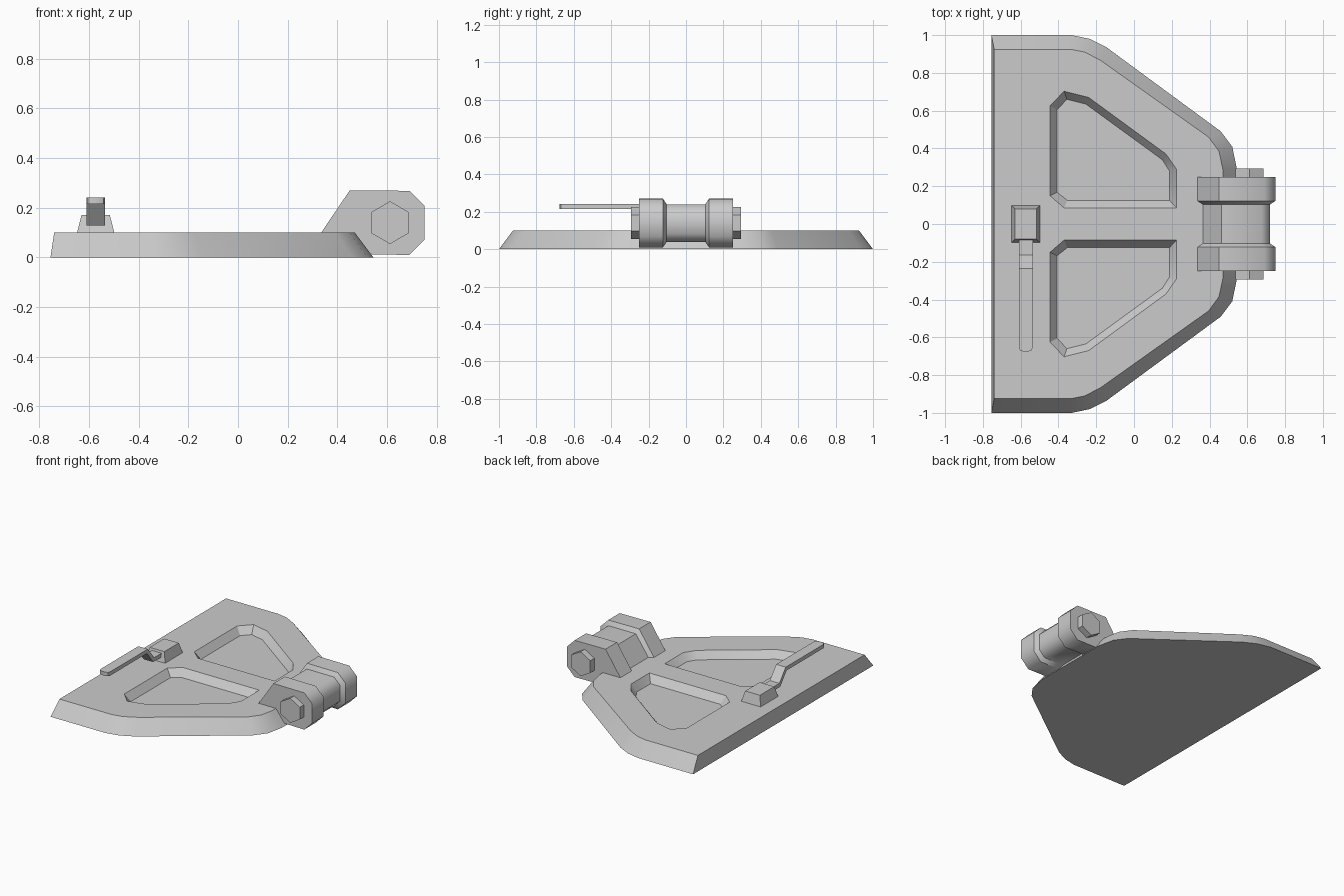
import bpy, bmesh, math

if "Cube" in bpy.data.objects:
    bpy.data.objects.remove(bpy.data.objects["Cube"])

GREY = (0.6, 0.6, 0.6, 1)
metal = bpy.data.materials.new("grey metal")
metal.use_nodes = True
metal.diffuse_color = GREY
metal.node_tree.nodes["Principled BSDF"].inputs["Base Color"].default_value = GREY


def loft(bm, rings, start=True, end=True):
    """Skin matching point rings, with optional end caps; returns vertex rings."""
    vr = [[bm.verts.new(p) for p in ring] for ring in rings]
    for a, b in zip(vr, vr[1:]):
        for i in range(len(a)):
            j = (i + 1) % len(a)
            bm.faces.new((a[i], a[j], b[j], b[i]))
    if start:
        bm.faces.new(vr[0])
    if end:
        bm.faces.new(vr[-1])
    return vr


def finish(bm, name, angle=30):
    bmesh.ops.recalc_face_normals(bm, faces=bm.faces[:])
    mesh = bpy.data.meshes.new(name)
    bm.to_mesh(mesh)
    bm.free()
    mesh.materials.append(metal)
    ob = bpy.data.objects.new(name, mesh)
    bpy.context.collection.objects.link(ob)
    bpy.ops.object.select_all(action='DESELECT')
    ob.select_set(True)
    bpy.context.view_layer.objects.active = ob
    bpy.ops.object.shade_smooth_by_angle(angle=math.radians(angle))
    return ob


def flat(points, z):
    return [(x, y, z) for x, y in points]


def upright(points, y):
    return [(x, y, z) for x, z in points]


def flip(points):
    return [(x, -y) for x, y in reversed(points)]


# Base plate: sloped rim with two sunken pockets
foot = [(-0.755, -1), (-0.33, -1), (-0.235, -0.98), (-0.145, -0.935),
        (0.46, -0.49), (0.52, -0.41), (0.545, -0.29)]
rim = [(-0.74, -0.925), (-0.335, -0.925), (-0.26, -0.91), (-0.175, -0.865),
       (0.395, -0.46), (0.45, -0.385), (0.47, -0.29)]
pocket_rim = [(-0.445, -0.15), (-0.37, -0.085), (0.225, -0.085), (0.225, -0.29),
              (0.17, -0.37), (-0.24, -0.67), (-0.37, -0.703), (-0.445, -0.625)]
pocket_floor = [(-0.407, -0.168), (-0.353, -0.125), (0.188, -0.125), (0.188, -0.28),
                (0.15, -0.34), (-0.255, -0.635), (-0.355, -0.66), (-0.407, -0.605)]
TOP, FLOOR = 0.1, 0.05

bm = bmesh.new()
loops = [loft(bm, [flat(foot + flip(foot), 0), flat(rim + flip(rim), TOP)], end=False)[-1]]
for side in (list, flip):
    loops.append(loft(bm, [flat(side(pocket_floor), FLOOR),
                           flat(side(pocket_rim), TOP)], end=False)[-1])
edges = [bm.edges.get((lp[i - 1], lp[i])) for lp in loops for i in range(len(lp))]
bmesh.ops.triangle_fill(bm, use_beauty=True, use_dissolve=False,
                        edges=edges, normal=(0, 0, 1))
finish(bm, "base_plate")

# Hinge knuckle: thick cheeks joined by a slimmer middle
cheek = [(0.335, 0.1), (0.45, 0.27), (0.69, 0.268), (0.75, 0.208),
         (0.75, 0.07), (0.69, 0.01), (0.54, 0.012)]
waist = [(0.365, 0.1), (0.462, 0.24), (0.675, 0.24), (0.72, 0.195),
         (0.72, 0.083), (0.675, 0.038), (0.54, 0.038)]
bm = bmesh.new()
loft(bm, [upright(cheek, -0.25), upright(cheek, -0.123), upright(waist, -0.103),
          upright(waist, 0.103), upright(cheek, 0.123), upright(cheek, 0.25)])
finish(bm, "hinge_knuckle", 50)

# Hexagonal pin through the hinge
hexagon = [(0.612 + 0.086 * math.sin(i * math.pi / 3),
            0.14 + 0.086 * math.cos(i * math.pi / 3)) for i in range(6)]
bm = bmesh.new()
loft(bm, [upright(hexagon, -0.295), upright(hexagon, 0.295)])
finish(bm, "hinge_pin")


# Latch block
def rectangle(cx, hx, hy):
    return [(cx - hx, -hy), (cx + hx, -hy), (cx + hx, hy), (cx - hx, hy)]


LATCH_X = -0.573
bm = bmesh.new()
loft(bm, [flat(rectangle(LATCH_X, 0.075, 0.098), TOP),
          flat(rectangle(LATCH_X, 0.057, 0.08), 0.17)])
finish(bm, "latch_block")

# Cranked lever with a clipped tip
profile = [(-0.07, 0.155), (-0.165, 0.155), (-0.235, 0.242), (-0.675, 0.242),
           (-0.675, 0.215), (-0.245, 0.215), (-0.175, 0.128), (-0.07, 0.128)]
bm = bmesh.new()
loft(bm, [[(LATCH_X + dx, y, z) for y, z in profile] for dx in (-0.037, 0.037)])
tip = [e for e in bm.edges if all(v.co.y < -0.67 for v in e.verts)
       and abs(e.verts[0].co.z - e.verts[1].co.z) > 0.01]
bmesh.ops.bevel(bm, geom=tip, offset=0.022, segments=2, profile=0.5, affect='EDGES')
finish(bm, "latch_lever")
